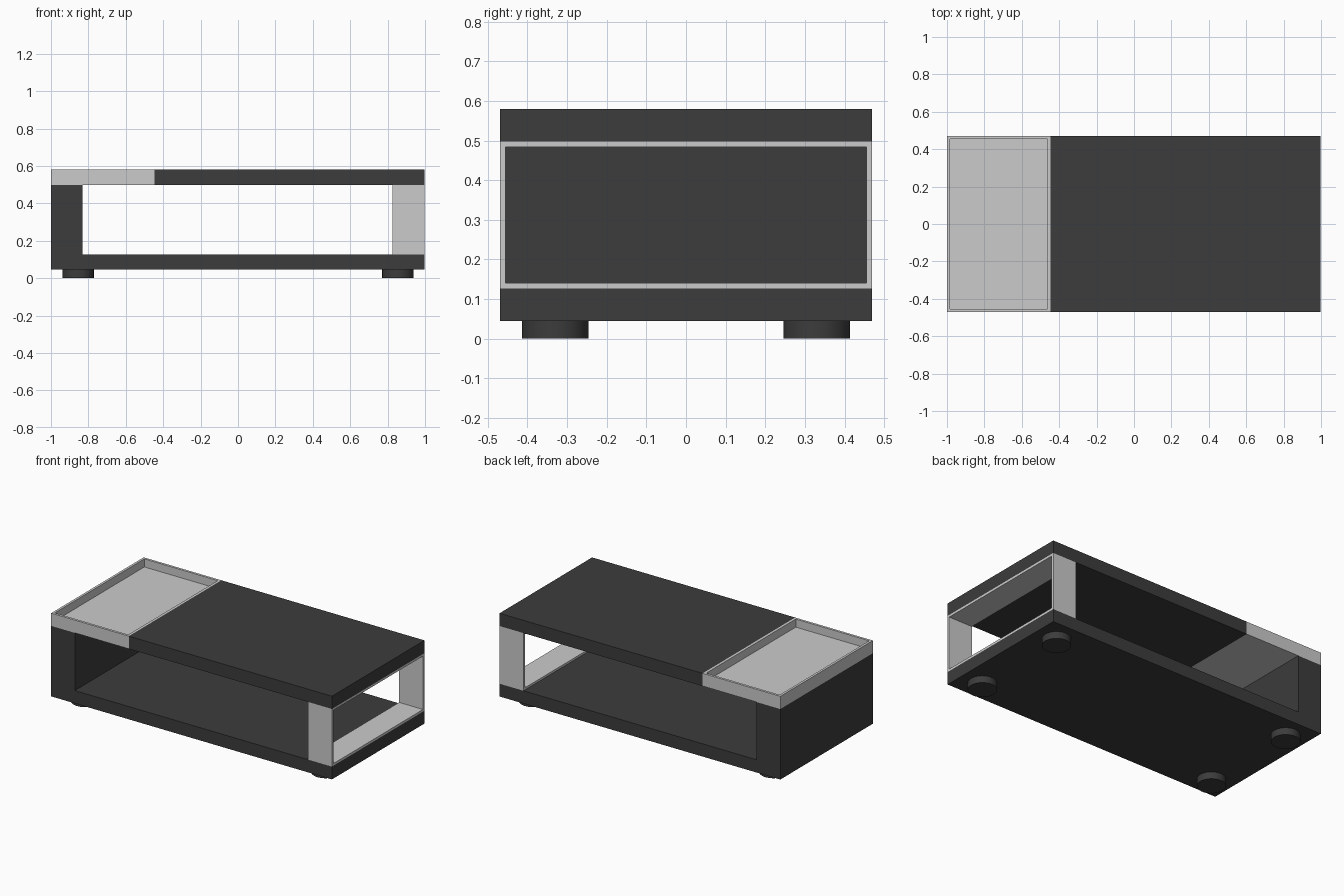
import bpy, bmesh
from mathutils import Vector

if "Cube" in bpy.data.objects:
    bpy.data.objects.remove(bpy.data.objects["Cube"])

dark = bpy.data.materials.new("dark_finish")
dark.diffuse_color = (0.045, 0.045, 0.045, 1)
dark.use_nodes = True
dark.node_tree.nodes["Principled BSDF"].inputs["Base Color"].default_value = dark.diffuse_color
HALF_Y = 0.47


def finish(name, bm, mat=None):
    bmesh.ops.recalc_face_normals(bm, faces=bm.faces)
    mesh = bpy.data.meshes.new(name)
    bm.to_mesh(mesh)
    bm.free()
    obj = bpy.data.objects.new(name, mesh)
    bpy.context.collection.objects.link(obj)
    if mat:
        mesh.materials.append(mat)
    return obj


def box_mesh(x0, x1, y0, y1, z0, z1):
    bm = bmesh.new()
    bmesh.ops.create_cube(bm, size=1)
    for v in bm.verts:
        v.co = Vector((x0 if v.co.x < 0 else x1,
                       y0 if v.co.y < 0 else y1,
                       z0 if v.co.z < 0 else z1))
    bm.normal_update()
    return bm


def facing(bm, axis):
    return [f for f in bm.faces if f.normal.dot(Vector(axis)) > 0.9]


# Dark body: L-shaped profile of base and left wall, run front to back
bm = bmesh.new()
profile = [(-1, 0.045), (0.997, 0.045), (0.997, 0.127), (-0.832, 0.127),
           (-0.832, 0.498), (-1, 0.498)]
face = bm.faces.new([bm.verts.new((x, -HALF_Y, z)) for x, z in profile])
ext = bmesh.ops.extrude_face_region(bm, geom=[face])
bmesh.ops.translate(bm, vec=(0, 2 * HALF_Y, 0),
                    verts=[g for g in ext["geom"] if isinstance(g, bmesh.types.BMVert)])
finish("base_and_side_wall", bm, dark)

# Dark table top
finish("table_top", box_mesh(-0.447, 0.997, -HALF_Y, HALF_Y, 0.498, 0.58), dark)

# Light tray: inset the top face and sink it
bm = box_mesh(-1, -0.447, -HALF_Y, HALF_Y, 0.498, 0.58)
top = facing(bm, (0, 0, 1))
bmesh.ops.inset_region(bm, faces=top, thickness=0.022)
floor = bmesh.ops.extrude_face_region(bm, geom=top)
bmesh.ops.delete(bm, geom=top, context='FACES_ONLY')
bmesh.ops.translate(bm, vec=(0, 0, -0.052),
                    verts=[g for g in floor["geom"] if isinstance(g, bmesh.types.BMVert)])
finish("tray", bm)

# Light open frame at the right: inset both ends and bridge the opening
bm = box_mesh(0.827, 0.997, -HALF_Y, HALF_Y, 0.127, 0.498)
ends = facing(bm, (1, 0, 0)) + facing(bm, (-1, 0, 0))
bmesh.ops.inset_individual(bm, faces=ends, thickness=0.02)
rims = [e for f in ends for e in f.edges]
bmesh.ops.delete(bm, geom=ends, context='FACES_ONLY')
bmesh.ops.bridge_loops(bm, edges=rims)
finish("right_frame", bm)

# Round feet
for sx, side in ((-1, "left"), (1, "right")):
    for sy, end in ((-1, "front"), (1, "back")):
        bpy.ops.mesh.primitive_cylinder_add(vertices=48, radius=0.084, depth=0.047,
                                            location=(sx * 0.855, sy * 0.33, 0.0235))
        foot = bpy.context.object
        foot.name = f"{end}_{side}_foot"
        foot.data.materials.append(dark)
        bpy.ops.object.shade_smooth_by_angle()
